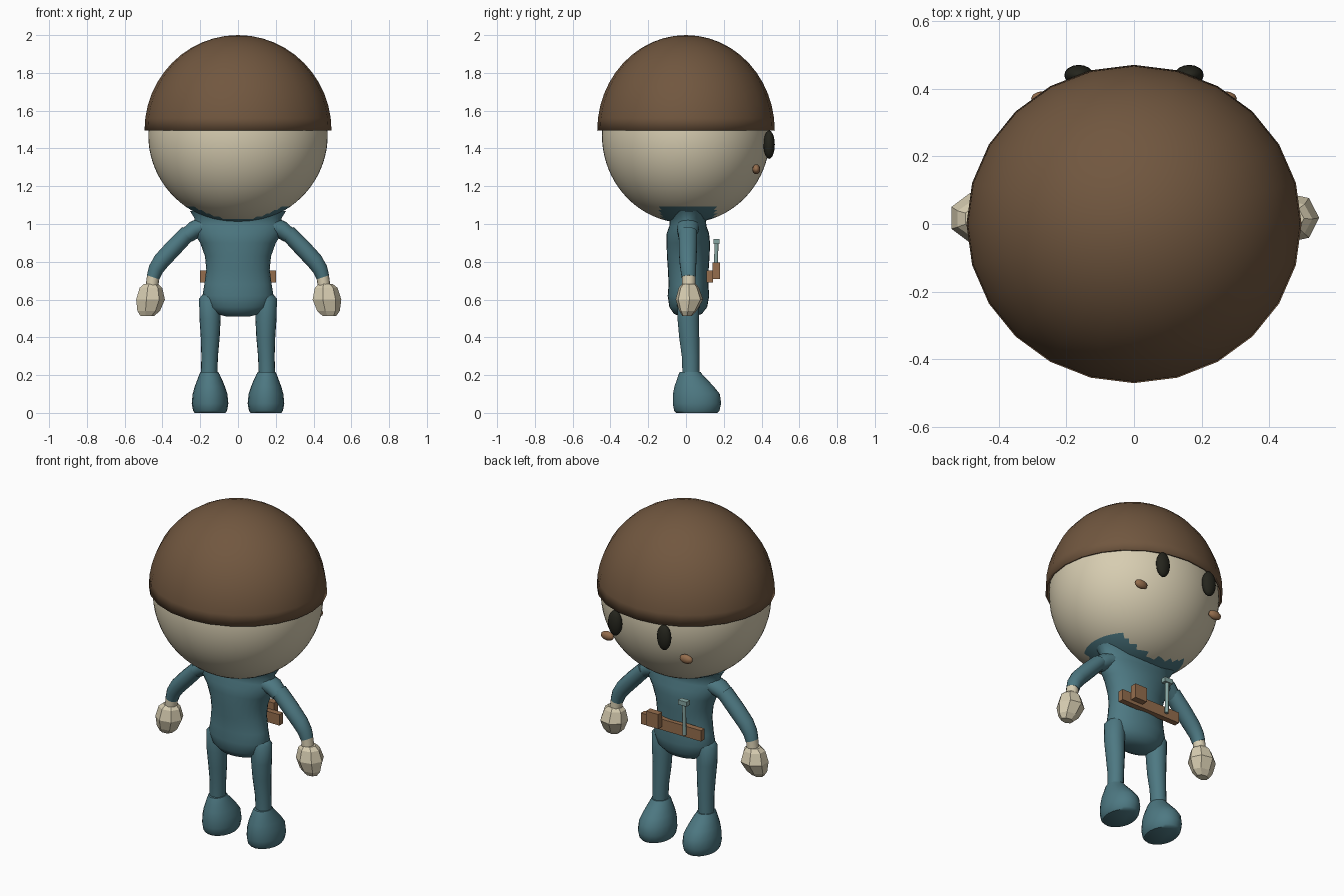
import bpy, bmesh, math
from mathutils import Vector


def material(name, rgb):
    m = bpy.data.materials.new(name)
    m.diffuse_color = (*rgb, 1)
    return m


BROWN = material("cap brown", (0.165, 0.095, 0.05))
SKIN = material("cream skin", (0.68, 0.61, 0.44))
TEAL = material("suit teal", (0.075, 0.19, 0.225))
DARK = material("eye dark", (0.018, 0.018, 0.012))
LEATHER = material("leather tan", (0.30, 0.155, 0.075))
METAL = material("pale metal", (0.24, 0.38, 0.36))


def finish(name, bm, mats, angle=40):
    bmesh.ops.recalc_face_normals(bm, faces=bm.faces[:])
    me = bpy.data.meshes.new(name)
    bm.to_mesh(me)
    bm.free()
    for m in mats:
        me.materials.append(m)
    ob = bpy.data.objects.new(name, me)
    bpy.context.collection.objects.link(ob)
    if angle:
        bpy.ops.object.select_all(action='DESELECT')
        bpy.context.view_layer.objects.active = ob
        ob.select_set(True)
        bpy.ops.object.shade_smooth_by_angle(angle=math.radians(angle))
    return ob


def loft(name, rings, mat, n=20, tilt=False, side=1, angle=40):
    """Skin elliptical rings (x, y, z, half width, half depth); tilt follows the path."""
    bm = bmesh.new()
    cs = [Vector((side * r[0], r[1], r[2])) for r in rings]
    loops = []
    for i, r in enumerate(rings):
        ax = Vector((1, 0, 0))
        if tilt:
            d = cs[min(i + 1, len(cs) - 1)] - cs[max(i - 1, 0)]
            ax = Vector((d.z, 0, -d.x)).normalized()
        loops.append([bm.verts.new(cs[i] + ax * r[3] * math.cos(t) + Vector((0, r[4] * math.sin(t), 0)))
                      for t in (2 * math.pi * k / n for k in range(n))])
    for a, b in zip(loops, loops[1:]):
        for k in range(n):
            bm.faces.new((a[k], a[(k + 1) % n], b[(k + 1) % n], b[k]))
    bm.faces.new(loops[0])
    bm.faces.new(loops[-1])
    return finish(name, bm, [mat], angle)


def ball(name, loc, size, mat, u=16, v=10):
    bm = bmesh.new()
    bmesh.ops.create_uvsphere(bm, u_segments=u, v_segments=v, radius=1)
    for p in bm.verts:
        p.co = Vector([p.co[i] * size[i] + loc[i] for i in range(3)])
    return finish(name, bm, [mat], 60)


def box(name, lo, hi, mat):
    bm = bmesh.new()
    bmesh.ops.create_cube(bm, size=1)
    for p in bm.verts:
        p.co = Vector([lo[i] + (p.co[i] + 0.5) * (hi[i] - lo[i]) for i in range(3)])
    return finish(name, bm, [mat], 0)


# Head, with the suit collar coloured along its underside
head = ball("head", (0, 0, 1.47), (0.475, 0.445, 0.465), SKIN, 64, 40)
head.data.materials.append(TEAL)
for f in head.data.polygons:
    if f.center.z < 1.09 and abs(f.center.y - 0.01) < 0.14:
        f.material_index = 1

# Cap: open half dome with a thin rim
bm = bmesh.new()
bmesh.ops.create_uvsphere(bm, u_segments=24, v_segments=24, radius=1)
bmesh.ops.delete(bm, geom=[p for p in bm.verts if p.co.z < -0.01], context='VERTS')
for p in bm.verts:
    p.co = Vector((p.co.x * 0.495, p.co.y * 0.47, 1.495 + p.co.z * 0.505))
cap = finish("cap", bm, [BROWN], 40)
rim = cap.modifiers.new("rim", 'SOLIDIFY')
rim.thickness = 0.012
rim.offset = -1

# Torso with flared collar
loft("torso", [(0, 0.01, 0.51, 0.06, 0.04), (0, 0.01, 0.525, 0.12, 0.075),
               (0, 0.012, 0.56, 0.165, 0.1), (0, 0.013, 0.62, 0.188, 0.11),
               (0, 0.013, 0.68, 0.178, 0.105), (0, 0.012, 0.76, 0.168, 0.108),
               (0, 0.012, 0.83, 0.175, 0.113), (0, 0.012, 0.9, 0.2, 0.115),
               (0, 0.01, 0.95, 0.232, 0.112), (0, 0.01, 0.99, 0.236, 0.098),
               (0, 0.01, 1.03, 0.23, 0.095), (0, 0.01, 1.07, 0.255, 0.12)], TEAL, 28, angle=60)

for s, tag in ((1, "right"), (-1, "left")):
    # Face details
    ball("eye_" + tag, (s * 0.163, 0.44, 1.42), (0.043, 0.03, 0.075), DARK)
    ball("cheek_" + tag, (s * 0.262, 0.372, 1.29), (0.042, 0.021, 0.026), LEATHER, 12, 8)

    # Arm, wrist and faceted hand
    loft("shoulder_" + tag, [(0.17, 0.01, 0.99, 0.05, 0.06), (0.23, 0.01, 0.97, 0.048, 0.058),
                             (0.27, 0.005, 0.94, 0.042, 0.048)], TEAL, 14, True, s)
    loft("sleeve_" + tag, [(0.262, 0.01, 0.955, 0.043, 0.05), (0.34, 0.01, 0.875, 0.046, 0.049),
                           (0.405, 0.01, 0.805, 0.045, 0.046), (0.435, 0.012, 0.76, 0.04, 0.042),
                           (0.449, 0.014, 0.718, 0.035, 0.038)], TEAL, 14, True, s, 50)
    loft("wrist_" + tag, [(0.448, 0.014, 0.73, 0.033, 0.036), (0.458, 0.015, 0.65, 0.034, 0.036)],
         SKIN, 14, True, s)
    loft("hand_" + tag, [(0.462, 0.016, 0.682, 0.04, 0.038), (0.464, 0.015, 0.662, 0.063, 0.055),
                         (0.467, 0.018, 0.60, 0.08, 0.075), (0.476, 0.01, 0.54, 0.063, 0.047),
                         (0.482, 0.006, 0.513, 0.038, 0.026)], SKIN, 7, False, s, 0)

    # Leg and boot
    loft("leg_" + tag, [(0.13, 0.012, 0.635, 0.05, 0.05), (0.148, 0.012, 0.605, 0.058, 0.06),
                        (0.148, 0.012, 0.5, 0.056, 0.058), (0.147, 0.017, 0.4, 0.05, 0.054),
                        (0.15, 0.024, 0.3, 0.044, 0.047), (0.153, 0.026, 0.2, 0.043, 0.045)],
         TEAL, 18, False, s, 50)
    loft("boot_" + tag, [(0.148, 0.057, 0.0, 0.082, 0.108), (0.148, 0.057, 0.012, 0.09, 0.12),
                         (0.148, 0.058, 0.05, 0.097, 0.128), (0.148, 0.055, 0.1, 0.092, 0.124),
                         (0.149, 0.043, 0.14, 0.08, 0.104), (0.15, 0.031, 0.18, 0.064, 0.078),
                         (0.151, 0.023, 0.205, 0.053, 0.062), (0.152, 0.022, 0.216, 0.047, 0.056)],
         TEAL, 20, False, s, 50)

# Tool belt, pouch and hammer
box("belt", (-0.2, 0.108, 0.69), (0.2, 0.143, 0.755), LEATHER)
box("pouch", (0.06, 0.14, 0.71), (0.14, 0.18, 0.797), LEATHER)
loft("hammer_handle", [(-0.1, 0.158, 0.71, 0.011, 0.011), (-0.1, 0.161, 0.905, 0.011, 0.011)], METAL, 10)
box("hammer_head", (-0.128, 0.146, 0.893), (-0.072, 0.178, 0.92), METAL)
